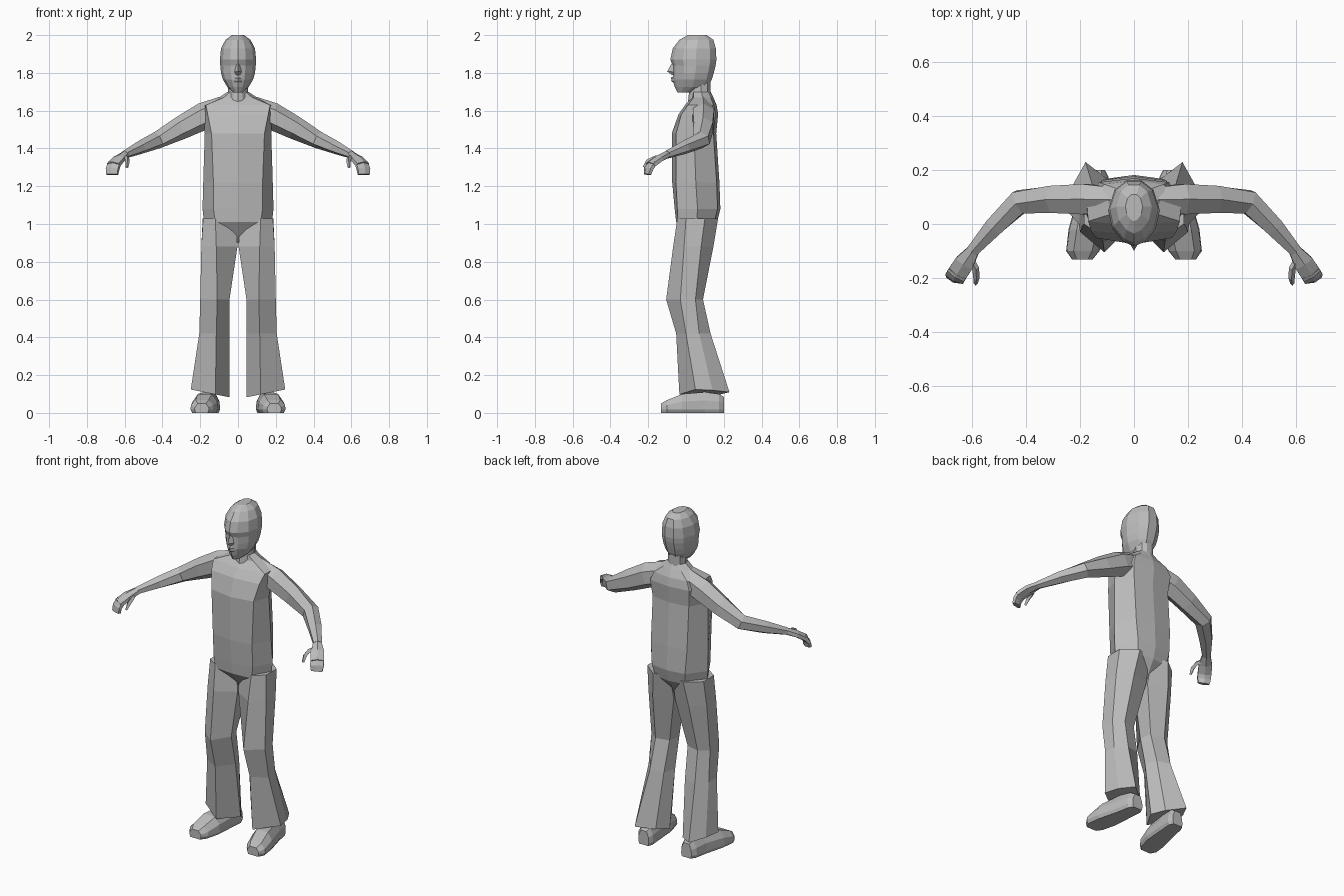
import bpy, bmesh, math
from mathutils import Vector

if "Cube" in bpy.data.objects:
    bpy.data.objects.remove(bpy.data.objects["Cube"])

GREY = (0.5, 0.5, 0.5, 1)
mat = bpy.data.materials.new("plain grey")
mat.use_nodes = True
mat.diffuse_color = GREY
shader = mat.node_tree.nodes["Principled BSDF"]
shader.inputs["Base Color"].default_value = GREY
shader.inputs["Roughness"].default_value = 0.8


def loft(name, rings, paired=False):
    """Skin a row of equal rings, close both ends; optionally mirror to the other side."""
    bm = bmesh.new()
    rows = [[bm.verts.new(p) for p in ring] for ring in rings]
    count = len(rows[0])
    for low, high in zip(rows, rows[1:]):
        for i in range(count):
            j = (i + 1) % count
            bm.faces.new((low[i], low[j], high[j], high[i]))
    bm.faces.new(rows[0])
    bm.faces.new(rows[-1])
    bmesh.ops.recalc_face_normals(bm, faces=bm.faces)
    mesh = bpy.data.meshes.new(name)
    bm.to_mesh(mesh)
    bm.free()
    mesh.materials.append(mat)
    obj = bpy.data.objects.new(name, mesh)
    bpy.context.collection.objects.link(obj)
    if paired:
        centre = bpy.data.objects.get("torso")
        mirror = obj.modifiers.new("other side", 'MIRROR')
        mirror.mirror_object = centre
    return obj


def symmetric(half, z):
    """Full ring from a half outline running front to back on the +x side."""
    other = [(-x, y) for x, y in reversed(half) if x > 0]
    return [(x, y, z) for x, y in half + other]


def limb(name, path, sides=6):
    """Mirrored tube; each path entry is x, y, z, half width, half height."""
    points = [Vector(p[:3]) for p in path]
    rings = []
    for i, (_, _, _, width, height) in enumerate(path):
        along = points[min(i + 1, len(path) - 1)] - points[max(i - 1, 0)]
        across = along.cross(Vector((0, 0, 1))).normalized()
        up = across.cross(along).normalized()
        ring = []
        for k in range(sides):
            a = math.tau * k / sides
            ring.append(points[i] + across * width * math.sin(a) + up * height * math.cos(a))
        rings.append(ring)
    return loft(name, rings, True)


# Torso: height, front, crease x, crease y, side x, back x, back
torso_levels = [
    (.9, .02, .02, .03, .03, .02, .1),
    (1.01, -.052, .12, -.042, .18, .1, .165),
    (1.08, -.06, .13, -.046, .188, .11, .182),
    (1.22, -.073, .13, -.053, .184, .12, .177),
    (1.48, -.075, .14, -.052, .176, .12, .16),
    (1.58, -.04, .16, -.025, .178, .13, .17),
    (1.63, -.005, .17, .01, .175, .11, .162),
    (1.67, .03, .075, .04, .1, .06, .145),
    (1.7, .035, .04, .04, .055, .04, .13),
]
torso_rings = []
for z, front, cx, cy, sx, bx, back in torso_levels:
    mid = (front + back) / 2
    half = [(0, front), (cx, cy), (sx, mid), (bx, back - .015), (0, back)]
    torso_rings.append(symmetric(half, z))
loft("torso", torso_rings)


# Neck and head share an oval outline: height, front, back, half width
def oval(z, front, back, width):
    depth = back - front
    shape = [(0, 0), (.42, .07), (.84, .27), (1, .55), (.75, .86), (.3, 1)]
    return symmetric([(x * width, front + y * depth) for x, y in shape], z)


loft("neck", [oval(*r) for r in [
    (1.64, .01, .14, .062), (1.69, .015, .13, .053), (1.76, .02, .13, .052)]])
loft("head", [oval(*r) for r in [
    (1.695, -.045, .03, .024),
    (1.725, -.06, .115, .056),
    (1.765, -.07, .137, .08),
    (1.8, -.07, .147, .09),
    (1.84, -.071, .157, .094),
    (1.87, -.083, .161, .096),
    (1.93, -.07, .158, .09),
    (1.975, -.035, .145, .066),
    (2, .01, .11, .032)]])

# Nose and lips
loft("nose", [
    [(-.008, -.065, 1.85), (0, -.076, 1.85), (.008, -.065, 1.85)],
    [(-.019, -.066, 1.805), (0, -.1, 1.808), (.019, -.066, 1.805)],
    [(-.012, -.064, 1.79), (0, -.076, 1.79), (.012, -.064, 1.79)]])
loft("lips", [
    [(-.02, -.06, z), (0, y, z), (.02, -.06, z)]
    for z, y in [(1.782, -.07), (1.772, -.081), (1.765, -.075), (1.757, -.08), (1.748, -.066)]])

# Arms, bent forward at the elbow
limb("arm", [
    (.05, .09, 1.615, .05, .07),
    (.18, .092, 1.572, .065, .072),
    (.3, .092, 1.51, .058, .062),
    (.425, .082, 1.445, .05, .046),
    (.52, -.01, 1.405, .04, .036),
    (.6, -.1, 1.368, .026, .022)])

# Hands with down-curled fingers and a separate thumb
limb("palm", [
    (.595, -.095, 1.37, .025, .02),
    (.63, -.145, 1.345, .042, .02),
    (.66, -.19, 1.312, .043, .02)])
limb("fingers", [
    (.652, -.178, 1.325, .042, .018),
    (.664, -.198, 1.292, .043, .017),
    (.666, -.203, 1.262, .036, .016)])
limb("thumb", [
    (.612, -.125, 1.355, .014, .014),
    (.588, -.165, 1.348, .013, .013),
    (.585, -.2, 1.33, .012, .014),
    (.588, -.222, 1.3, .007, .008)], 4)

# Flared trouser legs: outline runs front, outer pair, back, inner pair
leg_levels = {
    1.03: [(.12, -.046), (.185, 0), (.187, .1), (.1, .17), (.01, .14), (.01, 0)],
    .88: [(.115, -.068), (.194, -.01), (.194, .08), (.12, .145), (.004, .11), (.003, 0)],
    .6: [(.11, -.105), (.2, -.03), (.195, .05), (.14, .09), (.06, .07), (.045, 0)],
    .42: [(.115, -.052), (.205, 0), (.2, .07), (.15, .13), (.07, .11), (.045, .04)],
    .11: [(.12, -.035), (.25, .05), (.23, .14), (.18, .23), (.09, .16), (.045, .09)],
}
leg_rings = []
for z, outline in leg_levels.items():
    tilt = .2 if z < .2 else 0
    leg_rings.append([(x, y, z + tilt * (x - .18)) for x, y in outline])
loft("trouser_leg", leg_rings, True)

# Shoes: y, centre x, half width, top height
shoe_rings = []
for y, cx, w, top in [
        (-.132, .192, .038, .05), (-.1, .19, .062, .068), (-.02, .175, .068, .1),
        (.1, .155, .055, .11), (.175, .145, .05, .1), (.2, .142, .034, .085)]:
    side = [(w * .85, 0), (w, .018), (w * .95, top * .6), (w * .55, top)]
    outline = side + [(-x, z) for x, z in reversed(side)]
    shoe_rings.append([(cx + x, y, z) for x, z in outline])
loft("shoe", shoe_rings, True)
